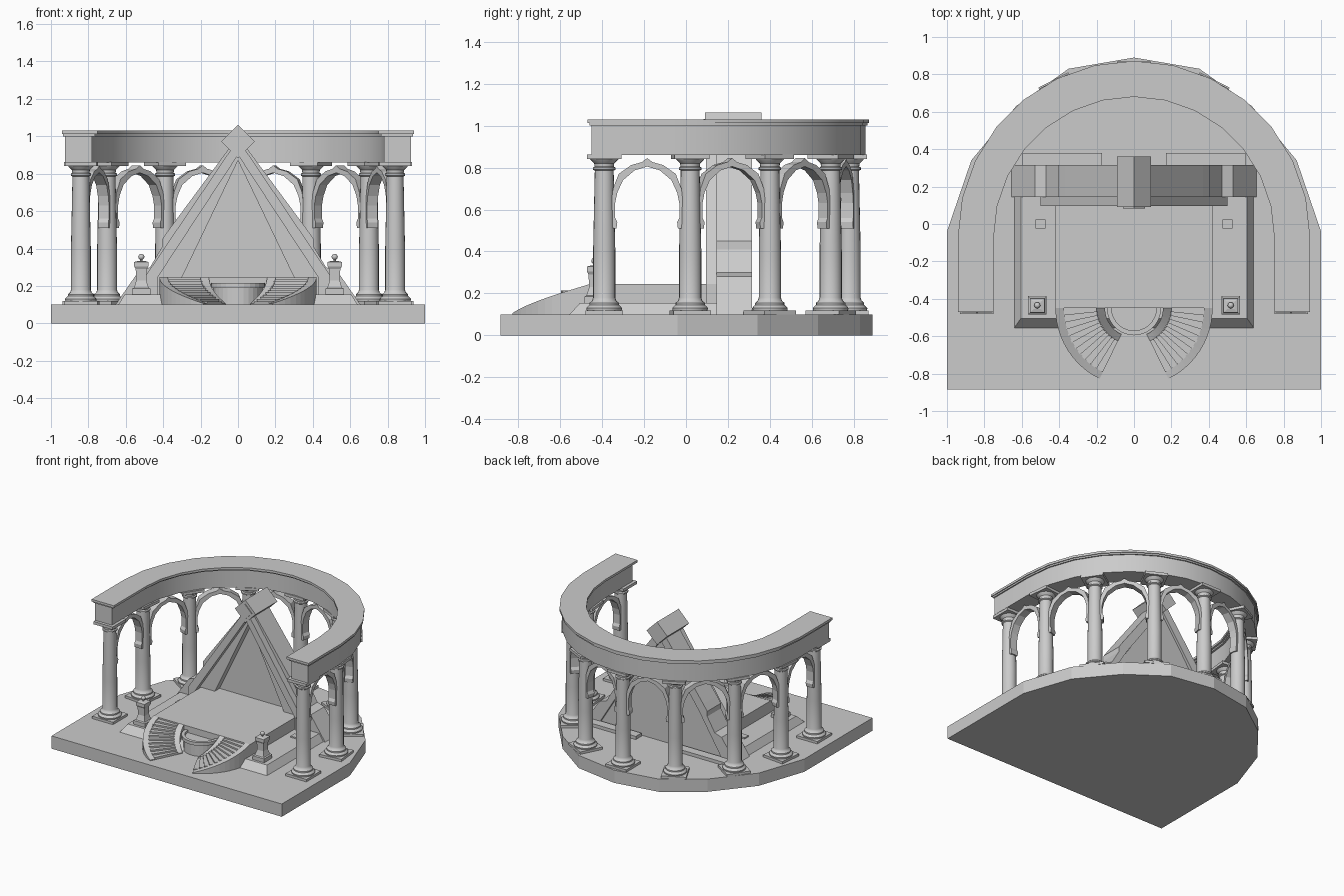
import bpy, bmesh, math
from mathutils import Matrix, Vector

if "Cube" in bpy.data.objects:
    bpy.data.objects.remove(bpy.data.objects["Cube"])


def make(name, verts, faces, smooth=False):
    me = bpy.data.meshes.new(name)
    me.from_pydata(verts, [], faces)
    bm = bmesh.new()
    bm.from_mesh(me)
    bmesh.ops.recalc_face_normals(bm, faces=bm.faces)
    bm.to_mesh(me)
    bm.free()
    ob = bpy.data.objects.new(name, me)
    bpy.context.collection.objects.link(ob)
    if smooth:
        bpy.ops.object.select_all(action='DESELECT')
        ob.select_set(True)
        bpy.context.view_layer.objects.active = ob
        bpy.ops.object.shade_smooth_by_angle(angle=math.radians(35))
    return ob


def loft(name, rings, closed=False, smooth=False):
    """Skin equal-length closed rings, capping both ends."""
    n, m = len(rings[0]), len(rings)
    verts = [p for r in rings for p in r]
    faces = []
    for i in range(m if closed else m - 1):
        a, b = i * n, (i + 1) % m * n
        faces += [(a + j, a + (j + 1) % n, b + (j + 1) % n, b + j) for j in range(n)]
    if not closed:
        faces += [tuple(range(n)), tuple(range((m - 1) * n, m * n))]
    return make(name, verts, faces, smooth)


def slab(name, pts, z0, z1):
    return loft(name, [[(x, y, z) for x, y in pts] for z in (z0, z1)])


def plate(name, pts, y0, y1):
    return loft(name, [[(x, y, z) for x, z in pts] for y in (y0, y1)])


def box(name, x0, x1, y0, y1, z0, z1):
    return slab(name, [(x0, y0), (x1, y0), (x1, y1), (x0, y1)], z0, z1)


def lathe(name, prof, loc, n=20, turn=0, smooth=True):
    k = 1 / math.cos(math.pi / 4) if n == 4 else 1
    rings = [[(loc[0] + r * k * math.cos(turn + math.tau * i / n),
               loc[1] + r * k * math.sin(turn + math.tau * i / n), z) for i in range(n)]
             for r, z in prof]
    return loft(name, rings, smooth=smooth)


def both(pts):
    """Complete a half outline by mirroring across x = 0."""
    return pts + [(-x, z) for x, z in reversed(pts) if abs(x) > 1e-6]


# Floor slab with rounded back
slab("floor_slab", both([(1, -.885), (1, -.04), (.87, .34), (.63, .63), (.35, .83), (0, .89)]), 0, .1)

# Horseshoe entablature with double cornice
CY = -.07


def horseshoe(name, r0, r1, z0, z1, yend):
    path = [(0, yend)] + [(math.pi * i / 14, None) for i in range(15)] + [(math.pi, yend)]
    rings = []
    for a, y in path:
        ring = []
        for r, z in ((r0, z0), (r1, z0), (r1, z1), (r0, z1)):
            ring.append((r * math.cos(a), CY + r * math.sin(a) if y is None else y, z))
        rings.append(ring)
    return loft(name, rings, smooth=True)


horseshoe("entablature_body", .78, .925, .86, 1.003, -.45)
horseshoe("cornice_lower", .765, .935, 1.0, 1.012, -.46)
horseshoe("cornice_upper", .75, .942, 1.012, 1.03, -.47)

# Columns
half = [(.84, -.39), (.84, .02), (.70, .40), (.39, .69)]
spots = half + [(0, .78)] + [(-x, y) for x, y in reversed(half)]
shaft = [(.083, .118), (.085, .13), (.076, .14), (.07, .145), (.07, .155), (.058, .165),
         (.053, .18), (.053, .4), (.045, .785), (.054, .79), (.054, .80), (.046, .805),
         (.048, .82), (.066, .838), (.07, .845)]
for x, y in spots:
    ang = math.atan2(y - CY, x) if y > CY else (0 if x > 0 else math.pi)
    lathe("column", shaft, (x, y))
    for nm, w, z0, z1 in (("column_plinth", .09, .1, .119), ("column_abacus", .083, .84, .862)):
        lathe(nm, [(w, z0), (w, z1)], (x, y), 4, ang + math.pi / 4, False)

# Ogee arches between neighbouring columns
outer = [(1, .51), (1, .64), (.96, .70), (.8, .77), (.45, .812), (.15, .826), (0, .845)]
inner = [(.86, .51), (.84, .54), (.9, .56), (.9, .63), (.84, .68), (.68, .74), (.35, .787), (0, .805)]
for p, q in zip(spots, spots[1:]):
    p, q = Vector((*p, 0)), Vector((*q, 0))
    d = q - p
    h = d.length / 2 - .035
    prof = ([(u * h, z) for u, z in outer] + [(-u * h, z) for u, z in outer[-2::-1]]
            + [(-u * h, z) for u, z in inner] + [(u * h, z) for u, z in inner[-2::-1]])
    ob = plate("arch", prof, -.03, .03)
    ob.matrix_world = Matrix.Translation((p + q) / 2) @ Matrix.Rotation(math.atan2(d.y, d.x), 4, 'Z')

# Low chamfered terrace and raised stage
loft("terrace", [[(-w, f, z), (w, f, z), (w, .2, z), (-w, .2, z)]
                 for w, f, z in ((.64, -.555, .1), (.605, -.505, .155))])
box("stage", -.42, .42, -.45, .2, .15, .246)

# Triangular shrine: stepped side legs, back wall, recessed panels, front frame
leg = [(.655, .1), (.53, .28), (.47, .3), (.405, .41), (.405, .45), (.37, .5), (0, 1.0),
       (0, .9), (.33, .44), (.54, .1)]
for s in (1, -1):
    plate("shrine_leg", [(s * x, z) for x, z in leg], .145, .315)
    plate("front_frame", [(s * x, z) for x, z in
                          ((.5, .15), (.5, .245), (0, .985), (0, .9), (.43, .245), (.43, .15))], .095, .15)
    plate("side_panel", [(s * x, z) for x, z in
                         ((.5, .15), (.46, .28), (0, .93), (0, .87), (.3, .245), (.34, .15))], .14, .22)
    box("back_step", *sorted((s * .17, s * .6)), .31, .38, .1, .125)
plate("shrine_wall", both([(.56, .1), (.3, .47), (0, .92)]), .2, .295)

# Diamond beam on the apex
plate("apex_diamond", [(.09, .972), (0, 1.062), (-.09, .972), (0, .882)], .09, .36)
plate("diamond_inset", [(.06, .972), (0, 1.032), (-.06, .972), (0, .912)], .083, .1)

# Twin curved stairs with sloping side walls
SY, SWEEP, STEPS = -.45, math.radians(64), 11


def sector(name, s, r0, r1, t0, t1, h0, h1, n):
    rings = []
    for i in range(n + 1):
        f = i / n
        a, h = SWEEP * (t0 + (t1 - t0) * f), h0 + (h1 - h0) * f
        rings.append([(s * r * math.cos(a), SY - r * math.sin(a), z)
                      for r, z in ((r0, .1), (r1, .1), (r1, h), (r0, h))])
    return loft(name, rings)


for s in (1, -1):
    sector("stair_outer_wall", s, .375, .42, 0, 1, .247, .106, 12)
    sector("stair_inner_wall", s, .155, .2, 0, 1, .247, .106, 12)
    for i in range(STEPS):
        h = .235 - .0118 * i
        sector("stair_tread", s, .195, .38, i / STEPS, (i + 1) / STEPS, h, h, 1)

# Half-round basin between the stairs
arc = [(math.cos(math.pi * i / 14), -math.sin(math.pi * i / 14)) for i in range(15)]
slab("basin", [(.13 * x, SY + .13 * y) for x, y in arc], .1, .195)
loft("basin_rim", [[(r * x, SY + r * y, z) for r, z in ((.12, .19), (.145, .19), (.145, .215), (.12, .215))]
                   for x, y in arc])

# Lamp pedestals and small floor blocks
ped = [(.05, .15), (.05, .185), (.04, .19), (.036, .2), (.027, .23), (.03, .29), (.038, .305),
       (.038, .328), (.02, .333)]
ball = [(.016 * math.sin(math.pi * i / 8) + .0005, .355 - .016 * math.cos(math.pi * i / 8)) for i in range(9)]
for s in (1, -1):
    loc = (s * .517, -.435)
    lathe("pedestal", ped, loc, 4, math.pi / 4, False)
    lathe("pedestal_stem", [(.006, .33), (.006, .345)], loc, 8)
    lathe("pedestal_ball", ball, loc, 12)
    box("floor_block", s * .5 - .027, s * .5 + .027, -.025, .025, .15, .165)
